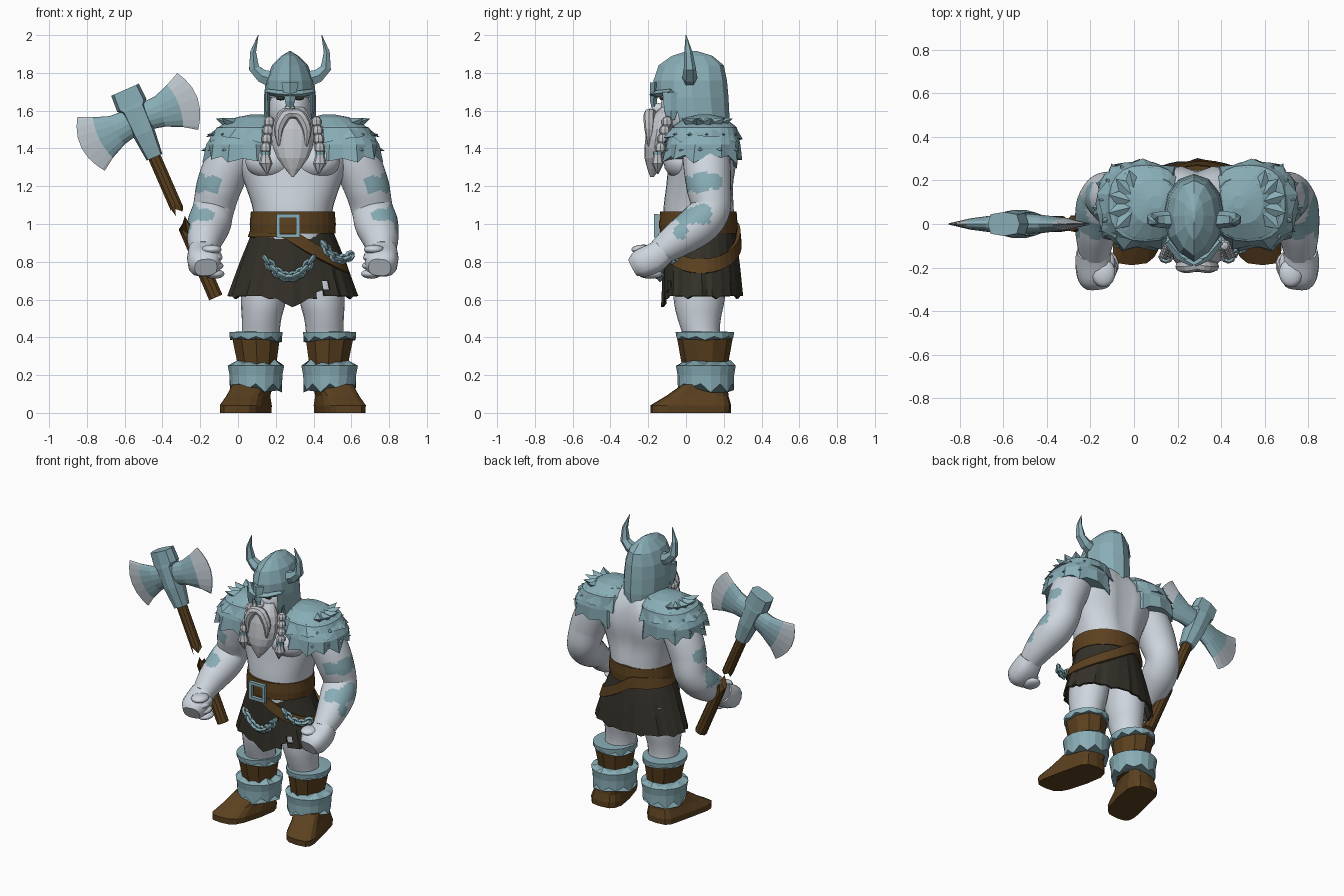
import bpy, bmesh, math, random
from mathutils import Vector, Matrix

random.seed(4)
if "Cube" in bpy.data.objects:
    bpy.data.objects.remove(bpy.data.objects["Cube"])
CENTRE = 0.29
X, Y, Z = Vector((1, 0, 0)), Vector((0, 1, 0)), Vector((0, 0, 1))
parts = []


def material(name, *rgb):
    m = bpy.data.materials.new(name)
    m.use_nodes = True
    m.diffuse_color = (*rgb, 1)
    m.node_tree.nodes["Principled BSDF"].inputs["Base Color"].default_value = (*rgb, 1)
    return m


skin = material("pale skin", .62, .67, .73)
hair = material("grey beard", .53, .55, .58)
frost = material("frost blue", .25, .42, .47)
steel = material("blade edge", .52, .58, .63)
leather = material("brown leather", .105, .052, .014)
hide = material("dark hide", .034, .031, .022)


def finish(name, bm, mat, smooth=False):
    bmesh.ops.recalc_face_normals(bm, faces=bm.faces)
    me = bpy.data.meshes.new(name)
    bm.to_mesh(me)
    bm.free()
    me.materials.append(mat)
    if smooth:
        me.shade_smooth()
        me.set_sharp_from_angle(angle=0.9)
    ob = bpy.data.objects.new(name, me)
    bpy.context.collection.objects.link(ob)
    parts.append(ob)
    return ob


def spline(rings, steps):
    out = []
    for k in range(len(rings) - 1):
        a, b = rings[max(k - 1, 0)], rings[k]
        c, d = rings[k + 1], rings[min(k + 2, len(rings) - 1)]
        for j in range(steps):
            t = j / steps
            out.append([q + .5 * t * (r - p + t * (2 * p - 5 * q + 4 * r - s + t * (3 * (q - r) + s - p)))
                        for p, q, r, s in zip(a, b, c, d)])
    return out + [list(rings[-1])]


def loft(name, rings, mat, sides=12, steps=1, ref=None, power=1, warp=None, caps=True, smooth=False):
    """Skin over rings (x, y, z, rx, ry); horizontal unless ref is given."""
    rings = spline(rings, steps)
    bm, rows = bmesh.new(), []
    for k, r in enumerate(rings):
        u, v = X, Y
        if ref:
            lo, hi = rings[max(k - 1, 0)], rings[min(k + 1, len(rings) - 1)]
            t = Vector(hi[:3]) - Vector(lo[:3])
            u = ref.cross(t).normalized()
            v = t.cross(u).normalized()
        row = []
        for i in range(sides):
            a = 2 * math.pi * i / sides - math.pi / 2
            c, s = [math.copysign(abs(w) ** power, w) for w in (math.cos(a), math.sin(a))]
            co = Vector(r[:3]) + u * c * r[3] + v * s * r[4]
            if warp:
                co = warp(co, k / (len(rings) - 1), i)
            row.append(bm.verts.new(co))
        rows.append(row)
    for a, b in zip(rows, rows[1:]):
        for i in range(sides):
            j = (i + 1) % sides
            bm.faces.new((a[i], a[j], b[j], b[i]))
    if caps:
        bm.faces.new(rows[0])
        bm.faces.new(rows[-1])
    return finish(name, bm, mat, smooth)


def ball(name, loc, radii, mat, smooth=True, detail=14):
    bm = bmesh.new()
    bmesh.ops.create_uvsphere(bm, u_segments=detail, v_segments=detail // 2 + 1, radius=1,
                              matrix=Matrix.LocRotScale(Vector(loc), None, Vector(radii)))
    return finish(name, bm, mat, smooth)


def box(name, loc, size, mat):
    bm = bmesh.new()
    bmesh.ops.create_cube(bm, size=1, matrix=Matrix.LocRotScale(Vector(loc), None, Vector(size)))
    return finish(name, bm, mat)


def mirror(ob):
    me = ob.data.copy()
    me.transform(Matrix.Diagonal((-1, 1, 1, 1)))
    me.flip_normals()
    twin = bpy.data.objects.new(ob.name.replace("left", "right"), me)
    bpy.context.collection.objects.link(twin)
    parts.append(twin)


def paint(ob, mat, test):
    ob.data.materials.append(mat)
    for p in ob.data.polygons:
        if test(p.center):
            p.material_index = len(ob.data.materials) - 1


def cut(ob, test):
    bm = bmesh.new()
    bm.from_mesh(ob.data)
    bmesh.ops.delete(bm, geom=[f for f in bm.faces if test(f.calc_center_median())], context="FACES")
    bm.to_mesh(ob.data)
    bm.free()


def thicken(ob, depth):
    ob.modifiers.new("thickness", "SOLIDIFY").thickness = depth


def ragged(low=.03, high=.0):
    def warp(co, t, i):
        jag = random.uniform(.3, 1) if i % 2 else 0
        return co + Z * (-low * jag * (t == 0) + high * jag * (t == 1))
    return warp


# Torso with a spine groove and chest muscles
def groove(co, t, i):
    if co.y > .1:
        co.y -= .03 * math.exp(-(co.x / .04) ** 2) * math.sin(math.pi * t)
    return co


loft("torso", [(0, .07, .92, .2, .19), (0, .07, 1.07, .21, .19), (0, .075, 1.2, .25, .18),
               (0, .09, 1.33, .3, .18), (0, .1, 1.43, .3, .16), (0, .1, 1.51, .19, .13),
               (0, .08, 1.58, .1, .1)], skin, 32, 4, power=.9, warp=groove, smooth=True)
mirror(ball("left_chest_muscle", (.12, -.02, 1.33), (.135, .1, .095), skin))

# Arms with painted marks, then fists
arm = loft("left_arm", [(.27, .1, 1.44, .12, .12), (.34, .11, 1.32, .125, .125), (.39, .12, 1.2, .118, .12),
                        (.42, .13, 1.08, .105, .11), (.443, .07, 1.0, .11, .115), (.465, -.04, .92, .095, .095),
                        (.472, -.14, .85, .07, .07)], skin, 36, 10, ref=X, smooth=True)
marks = [((.485, .08, 1.22), .06), ((.425, .01, 1.21), .05), ((.515, .16, 1.23), .05),
         ((.535, .08, 1.05), .06), ((.525, .01, 1.04), .055), ((.465, -.03, 1.04), .05), ((.55, -.03, .96), .04)]
paint(arm, frost, lambda c: any((c - Vector(p)).length < r for p, r in marks))
mirror(arm)
mirror(loft("left_fist", [(.477, -.12, .86, .07, .075), (.475, -.17, .82, .08, .085),
                          (.465, -.24, .79, .075, .085), (.46, -.28, .77, .05, .06)],
            skin, 14, 3, ref=X, power=.75, smooth=True))
for k in range(4):
    mirror(ball("left_finger", (.43 - .005 * k, -.225 + .012 * k, .865 - .043 * k), (.055, .065, .026), skin))
mirror(ball("left_thumb", (.405, -.19, .83), (.03, .06, .03), skin))

# Legs and boots
mirror(loft("left_leg", [(.14, .08, .8, .13, .15), (.155, .07, .6, .12, .135), (.165, .07, .5, .105, .115),
                         (.17, .08, .42, .1, .1), (.18, .1, .32, .1, .1)], skin, 20, 4, smooth=True))
mirror(loft("left_boot_shaft", [(.19, .1, .12, .1, .11), (.19, .1, .27, .11, .125), (.195, .1, .41, .135, .15)],
            leather, 10))
mirror(loft("left_boot_trim", [(.195, .1, .405, .138, .152), (.195, .1, .428, .14, .155), (.195, .1, .43, .1, .11)],
            frost, 20, warp=ragged(.035)))
mirror(loft("left_boot_fur", [(.195, .105, .155, .14, .15), (.195, .105, .2, .142, .15), (.195, .105, .25, .152, .158),
                              (.195, .105, .255, .115, .13)], frost, 18, warp=ragged(.05, .03)))


def splay(co, t, i):
    return co + X * max(0, .12 - co.y) * .26


mirror(loft("left_shoe", [(.22, .025, 0, .112, .212), (.22, .025, .04, .114, .214), (.215, .06, .09, .1, .165),
                          (.2, .1, .15, .1, .12)], leather, 16, power=.55, warp=splay))


# Pleated skirt with a pointed front and a torn slit
def pleat(co, t, i):
    f = 1 + .035 * (1 - t) * (i % 6 == 0) - .03 * (1 - t) * (i % 6 == 1)
    drop = (.06 * math.exp(-(co.x / .07) ** 2) * (co.y < 0) + .015 * (i % 6 == 3)) * (1 - t)
    return Vector((co.x * f, .08 + (co.y - .08) * f, co.z - drop))


skirt = loft("skirt", [(0, .085, .62, .335, .21), (0, .08, .8, .275, .2), (0, .07, .97, .21, .19)],
             hide, 48, 4, warp=pleat, caps=False)
cut(skirt, lambda c: .14 < c.x < .18 and c.y < 0 and c.z < .7)
thicken(skirt, .014)

# Belt, buckle and slanted hip strap
belt = loft("belt", [(0, .065, .95, .225, .205), (0, .065, 1.0, .228, .208), (0, .065, 1.065, .222, .203)],
            leather, 32, caps=False)
thicken(belt, .025)
for s in (-1, 1):
    box("buckle_side", (-.025 + .052 * s, -.157, .99), (.02, .025, .124), frost)
    box("buckle_bar", (-.025, -.157, .99 + .052 * s), (.124, .025, .02), frost)


def slant(co, t, i):
    z = .97 - .24 * max(0, min(1, (co.x + .05) / .34)) + (t - .5) * .075
    grow = 1 + (.98 - z) * 1.5
    return Vector((co.x * grow, .08 + (co.y - .07) * (1 + (.98 - z) * .45), z))


thicken(loft("hip_strap", [(0, .07, 0, .222, .207), (0, .07, 1, .222, .207)], leather, 40, warp=slant, caps=False), .02)


# Hanging chains
def chain(name, a, b, sag, count):
    for k in range(count):
        t = k / (count - 1)
        p = Vector(a).lerp(Vector(b), t) - Z * sag * 4 * t * (1 - t)
        d = Vector(b) - Vector(a) - Z * sag * 4 * (1 - 2 * t)
        rot = d.to_track_quat("X", "Z") @ Matrix.Rotation(math.pi / 2 * (k % 2), 3, "X").to_quaternion()
        bm, rows = bmesh.new(), []
        for i in range(8):
            u = math.tau * i / 8
            rows.append([bm.verts.new(p + rot @ Vector(((.024 + .012 * math.cos(w)) * math.cos(u),
                         (.018 + .012 * math.cos(w)) * math.sin(u), .012 * math.sin(w))))
                         for w in (0, math.pi / 2, math.pi, math.pi * 1.5)])
        for i in range(8):
            for j in range(4):
                q, r = rows[i], rows[(i + 1) % 8]
                bm.faces.new((q[j], q[(j + 1) % 4], r[(j + 1) % 4], r[j]))
        finish(name, bm, frost)


chain("front_chain", (-.14, -.13, .81), (.1, -.145, .81), .09, 13)
chain("side_chain", (.165, -.13, .89), (.3, -.05, .83), .04, 8)


# Fur shoulder mantles: overlapping shaggy shells and outer tufts
def shaggy(co, t, i):
    mid = Vector((.25, .09, co.z))
    f = (1.1 if i % 2 else .97) * random.uniform(.98, 1.03) if t == 0 else 1
    lift = .1 * (co.x - .25) * (t == 0)
    return mid + (co - mid) * f + Z * (lift - .045 * random.random() * (i % 2) * (t == 0))


mirror(loft("left_mantle_lower", [(.265, .085, 1.345, .19, .195), (.265, .09, 1.42, .195, .198),
                                  (.235, .095, 1.51, .17, .175), (.19, .1, 1.555, .1, .11)],
            frost, 22, power=.8, warp=shaggy))
mirror(loft("left_mantle_upper", [(.25, .09, 1.45, .19, .195), (.225, .095, 1.52, .16, .165),
                                  (.2, .1, 1.565, .1, .1), (.19, .1, 1.58, .03, .03)],
            frost, 18, power=.85, warp=shaggy))
bm = bmesh.new()
for level in range(3):
    for k in range(5):
        a = math.radians(-64 + 30 * k + 10 * level)
        out = Vector((math.cos(a), math.sin(a), .35 * level - .3)).normalized()
        p = Vector((.28 + (.13 - .035 * level) * math.cos(a), .09 + (.15 - .03 * level) * math.sin(a),
                    1.41 + .06 * level))
        bmesh.ops.create_cone(bm, segments=4, radius1=.07, radius2=0, depth=.12, matrix=Matrix.LocRotScale(
            p + out * .02, out.to_track_quat("Z", "Y"), Vector((1, .7, 1))))
mirror(finish("left_mantle_tufts", bm, frost))

# Beard and braids
loft("beard", [(0, -.1, 1.62, .06, .03), (0, -.125, 1.55, .1, .07), (0, -.145, 1.45, .115, .07),
               (0, -.16, 1.35, .085, .06), (0, -.18, 1.25, .006, .01)], hair, 14, 2)
mirror(loft("left_moustache", [(.0, -.185, 1.585, .025, .03), (.04, -.195, 1.575, .03, .03),
                               (.075, -.195, 1.5, .026, .025), (.07, -.195, 1.4, .004, .004)], hair, 8, 3, ref=Y))
for k in range(4):
    mirror(ball("left_braid_knot", (.125 + .006 * k, -.1 - .012 * k, 1.54 - .046 * k), (.03, .03, .032), hair, False, 8))
mirror(loft("left_braid_bead", [(.145, -.15, 1.365, .026, .026), (.145, -.15, 1.385, .026, .026)], frost, 8))
mirror(loft("left_braid_tip", [(.145, -.15, 1.37, .022, .022), (.143, -.15, 1.32, .036, .032),
                               (.135, -.15, 1.265, .004, .004)], hair, 8))

# Head
head_start = len(parts)
ball("head", (0, .01, 1.6), (.115, .15, .15), skin)
ball("nose", (0, -.145, 1.61), (.028, .035, .03), skin)
mirror(ball("left_eye", (.05, -.128, 1.665), (.026, .012, .01), hide))


# Ridged open-faced helmet, nose guard and horns
def ridge(co, t, i):
    return co + (-Y * .015 if i == 0 else Vector())


helmet = loft("helmet", [(0, .06, 1.5, .13, .165), (0, .05, 1.57, .138, .18), (0, .035, 1.67, .138, .19),
                         (0, .03, 1.76, .128, .187), (0, .035, 1.84, .095, .165), (0, .04, 1.89, .045, .1),
                         (0, .04, 1.915, .005, .02)], frost, 12, warp=ridge)
cut(helmet, lambda c: c.z < 1.505 or c.z < 1.66 and c.y < -.06 or c.z < 1.56 and c.y < .0)
thicken(helmet, .015)
loft("nose_guard", [(0, -.165, 1.6, .014, .014), (0, -.172, 1.65, .026, .018), (0, -.165, 1.75, .045, .025)], frost, 4)
mirror(loft("left_brow", [(0, -.175, 1.685, .022, .015), (.06, -.15, 1.69, .022, .018), (.12, -.08, 1.7, .018, .015)],
            frost, 4, ref=Z))
mirror(loft("left_cheek_guard", [(.112, -.08, 1.55, .006, .02), (.117, -.08, 1.6, .012, .035),
                                 (.118, -.08, 1.7, .012, .045)], frost, 4))
mirror(loft("left_horn", [(.09, .02, 1.765, .05, .042), (.15, .02, 1.785, .04, .038), (.19, .02, 1.825, .032, .032),
                          (.195, .012, 1.91, .018, .022), (.168, 0, 2.0, .002, .002)], frost, 6, ref=Y))

# Double axe with a snapped shaft, built upright and then tilted
axe_start = len(parts)
blade = loft("left_axe_blade", [(.02, 0, 0, .07, .05), (.11, 0, -.01, .085, .04), (.19, 0, -.015, .12, .028),
                                (.275, 0, -.02, .16, .003)], frost, 16, ref=Y,
             warp=lambda co, t, i: co + X * .06 * t * max(0, 1 - ((co.z + .02) / .165) ** 2))
paint(blade, steel, lambda c: c.x > .222)
mirror(blade)
loft("axe_socket", [(0, 0, -.22, .045, .045), (0, 0, -.08, .06, .065), (0, 0, .06, .065, .065), (0, 0, .08, .085, .06),
                    (0, 0, .17, .08, .055)], frost, 8, power=.6)
loft("upper_shaft", [(0, 0, -.49, .036, .036), (0, 0, -.18, .036, .036)], leather, 10, warp=ragged(.07))
loft("lower_shaft", [(0, 0, -1.03, .04, .04), (0, 0, -.66, .038, .038)], leather, 10, warp=ragged(0, .12))
tilt = Matrix.Translation((-.53 - CENTRE, 0, 1.555)) @ Matrix.Rotation(math.radians(-23.6), 4, "Y")
for ob in parts[axe_start:]:
    ob.data.transform(tilt)

# The head sits slightly off the body's middle
for k, ob in enumerate(parts):
    ob.location.x = CENTRE - .015 * (head_start <= k < axe_start)
